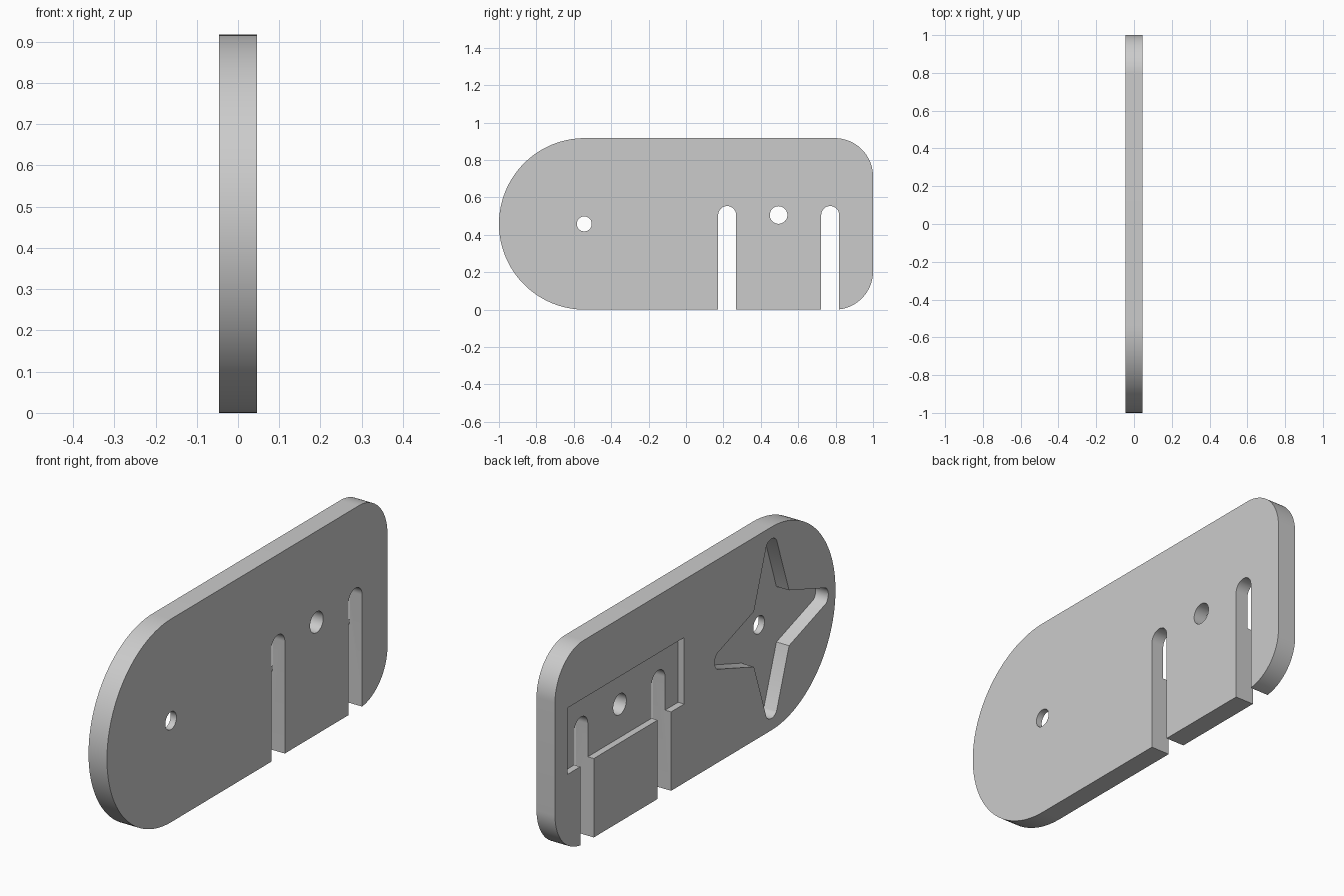
import bpy
import bmesh
from math import pi, cos, sin, asin, atan2, hypot

cube = bpy.data.objects.get("Cube")
if cube:
    bpy.data.objects.remove(cube, do_unlink=True)

HALF = 0.046          # half the plate thickness
HEIGHT = 0.917
MID = HEIGHT / 2
PIVOT_Y = -0.544      # centre of the round end
MOUNT_Y, MOUNT_Z = 0.495, 0.506
SLOT_R = 0.048

grey = bpy.data.materials.new("plain grey")
grey.use_nodes = True
grey.diffuse_color = (0.6, 0.6, 0.6, 1)
grey.node_tree.nodes["Principled BSDF"].inputs["Base Color"].default_value = (0.6, 0.6, 0.6, 1)


def arc(cy, cz, r, start, end, steps):
    """Points on an arc in the y-z plane."""
    return [(cy + r * cos(start + (end - start) * i / steps),
             cz + r * sin(start + (end - start) * i / steps)) for i in range(steps + 1)]


def slab(name, outline, x0, x1):
    """Extrude a y-z outline from x0 to x1."""
    bm = bmesh.new()
    face = bm.faces.new([bm.verts.new((x0, y, z)) for y, z in outline])
    out = bmesh.ops.extrude_face_region(bm, geom=[face])
    verts = [v for v in out["geom"] if isinstance(v, bmesh.types.BMVert)]
    bmesh.ops.translate(bm, verts=verts, vec=(x1 - x0, 0, 0))
    bmesh.ops.recalc_face_normals(bm, faces=bm.faces)
    mesh = bpy.data.meshes.new(name)
    bm.to_mesh(mesh)
    bm.free()
    mesh.materials.append(grey)
    obj = bpy.data.objects.new(name, mesh)
    bpy.context.collection.objects.link(obj)
    return obj


def circle(cy, cz, r):
    return arc(cy, cz, r, 0, 2 * pi, 48)[:-1]


def slot(cy):
    """Open-bottomed slot with a round top."""
    return [(cy - SLOT_R, -0.1), (cy + SLOT_R, -0.1)] + arc(cy, MOUNT_Z, SLOT_R, 0, pi, 24)


def star(cy, cz, inner, tip, r):
    """Four-pointed star with rounded tips."""
    dy, dz = tip - inner, -inner
    turn = atan2(dz, dy) + pi / 2 - asin(r / hypot(dy, dz))
    # tangent from the concave corner to the tip circle
    sweep = abs(turn) if abs(turn) < pi / 2 else pi / 2
    points = []
    for k in range(4):
        a = k * pi / 2
        points += arc(cy + tip * cos(a), cz + tip * sin(a), r, a - sweep, a + sweep, 16)
        points.append((cy + inner * (cos(a) - sin(a)), cz + inner * (cos(a) + sin(a))))
    return points


# Plate with one half-round end and two rounded corners
CORNER = 0.205
outline = (arc(PIVOT_Y, MID, MID, pi / 2, 3 * pi / 2, 64)
           + arc(1 - CORNER, CORNER, CORNER, -pi / 2, 0, 24)
           + arc(1 - CORNER, HEIGHT - CORNER, CORNER, 0, pi / 2, 24))
outline = [(y - (PIVOT_Y - MID + 1) * (y < 0), z) for y, z in outline]
plate = slab("plate", outline, -HALF, HALF)

# Cutters: through holes, slots and the two blind pockets on the -x face
rect = [(MOUNT_Y + sy * 0.416, MOUNT_Z + sz * 0.15)
        for sy, sz in ((-1, -1), (1, -1), (1, 1), (-1, 1))]
cutters = [
    slab("star_pocket", star(PIVOT_Y, MID, 0.125, 0.36, 0.045), -0.1, -HALF + 0.063),
    slab("rectangular_pocket", rect, -0.1, -HALF + 0.03),
    slab("pivot_hole", circle(PIVOT_Y, MID, 0.04), -0.1, 0.1),
    slab("mount_hole", circle(MOUNT_Y, MOUNT_Z, 0.047), -0.1, 0.1),
    slab("inner_slot", slot(0.22), -0.1, 0.1),
    slab("outer_slot", slot(0.771), -0.1, 0.1),
]
for c in cutters:
    mod = plate.modifiers.new(c.name, "BOOLEAN")
    mod.operation = "DIFFERENCE"
    mod.solver = "EXACT"
    mod.object = c

# Bake the cuts and drop the cutters
depsgraph = bpy.context.evaluated_depsgraph_get()
baked = bpy.data.meshes.new_from_object(plate.evaluated_get(depsgraph))
plate.modifiers.clear()
plate.data = baked
for c in cutters:
    bpy.data.objects.remove(c, do_unlink=True)

bpy.ops.object.select_all(action="DESELECT")
plate.select_set(True)
bpy.context.view_layer.objects.active = plate
bpy.ops.object.shade_smooth_by_angle(angle=pi / 6)
